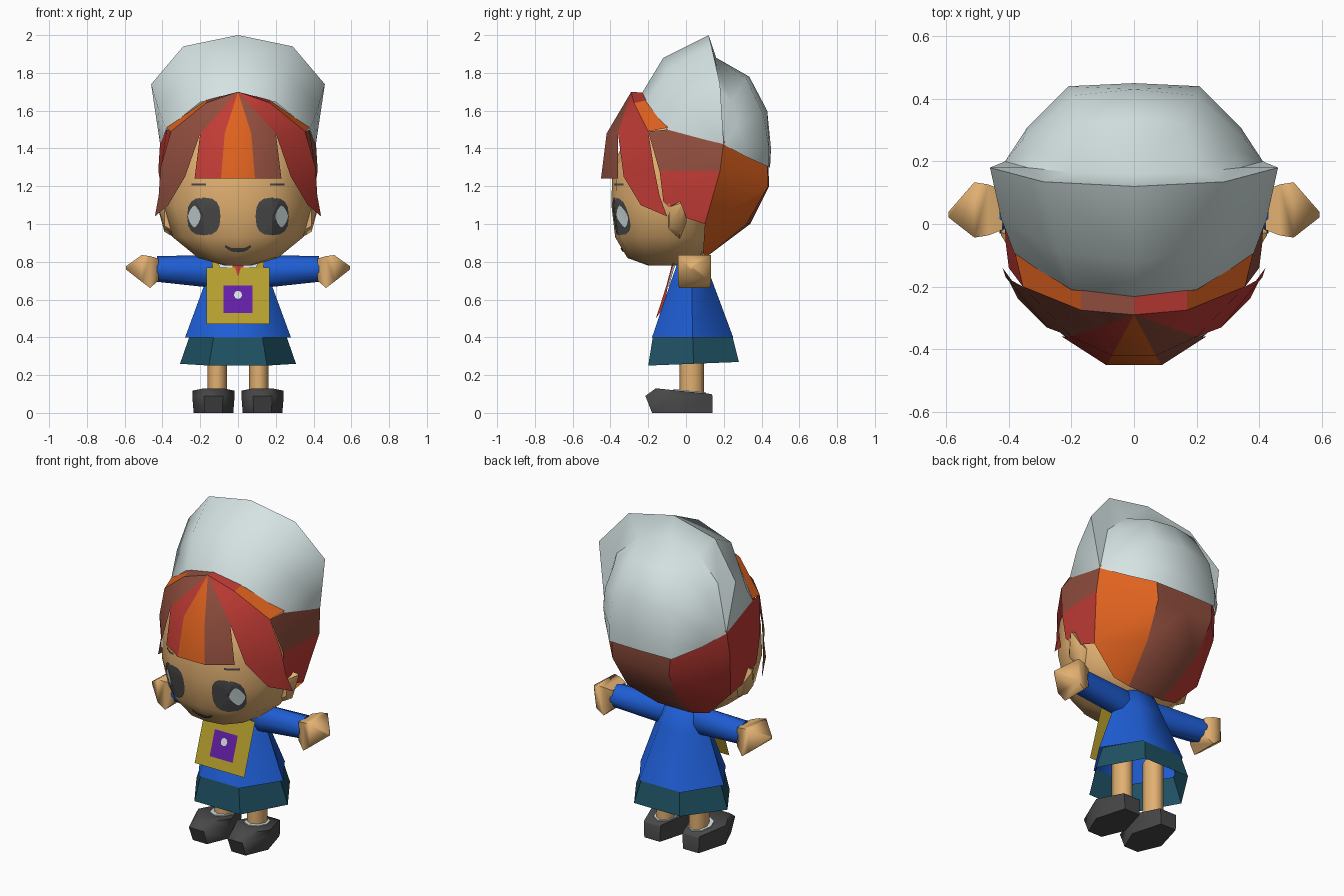
import bpy, bmesh, math
from mathutils import Vector
from mathutils.bvhtree import BVHTree

if "Cube" in bpy.data.objects:
    bpy.data.objects.remove(bpy.data.objects["Cube"], do_unlink=True)


def material(name, r, g, b):
    mat = bpy.data.materials.new(name)
    mat.use_nodes = True
    colour = [(c / 255) ** 2.2 for c in (r, g, b)] + [1]
    mat.diffuse_color = colour
    mat.node_tree.nodes["Principled BSDF"].inputs["Base Color"].default_value = colour
    return mat


skin = material("skin", 224, 174, 112)
red = material("red", 192, 62, 56)
orange = material("orange", 222, 98, 36)
brown = material("brown", 145, 80, 65)
cream = material("pale grey", 212, 226, 226)
blue = material("blue", 36, 94, 212)
teal = material("teal", 36, 82, 100)
yellow = material("yellow", 180, 157, 50)
purple = material("purple", 100, 36, 165)
dark = material("dark grey", 74, 74, 74)


def surface(name, rows, mats, rule=None, closed=False, mirror=False, cap=False, angle=40):
    """Skin rows of points with quads; rule picks a material from a face centre."""
    bm = bmesh.new()
    for side in ((1, -1) if mirror else (1,)):
        grid = [[bm.verts.new((p[0] * side, p[1], p[2])) for p in row] for row in rows]
        n = len(grid[0])
        for a, b in zip(grid, grid[1:]):
            for i in range(n if closed else n - 1):
                j = (i + 1) % n
                bm.faces.new((a[i], a[j], b[j], b[i]))
        if cap:
            bm.faces.new(grid[0])
            bm.faces.new(grid[-1])
    bmesh.ops.remove_doubles(bm, verts=bm.verts, dist=0.0005)
    bmesh.ops.dissolve_degenerate(bm, edges=bm.edges, dist=0.0001)
    bmesh.ops.recalc_face_normals(bm, faces=bm.faces)
    # open sheets should face away from the middle of the figure
    core = Vector((0, 0, 1))
    if sum(f.normal.dot(f.calc_center_median() - core) * f.calc_area() for f in bm.faces) < 0:
        bmesh.ops.reverse_faces(bm, faces=bm.faces)
    if rule:
        for f in bm.faces:
            f.material_index = rule(f.calc_center_median())
    mesh = bpy.data.meshes.new(name)
    bm.to_mesh(mesh)
    bm.free()
    for m in mats:
        mesh.materials.append(m)
    obj = bpy.data.objects.new(name, mesh)
    bpy.context.collection.objects.link(obj)
    if angle:
        bpy.ops.object.select_all(action="DESELECT")
        obj.select_set(True)
        bpy.context.view_layer.objects.active = obj
        bpy.ops.object.shade_smooth_by_angle(angle=math.radians(angle))
    return obj


def ring(centre, a, b, n=8, axis="z", tilt=0, phase=0):
    """Ellipse of n points around the z or x axis."""
    pts = []
    for i in range(n):
        t = math.tau * i / n + phase
        u, v = a * math.cos(t), b * math.sin(t)
        offset = (u, v, v * tilt) if axis == "z" else (0, u, v)
        pts.append(tuple(c + o for c, o in zip(centre, offset)))
    return pts


# Head
outline = [(0, 0), (.5, .04), (.85, .25), (1, .55), (.9, .8), (.5, .97), (0, 1)]
levels = [(.78, .07, -.2, -.05), (.82, .21, -.31, .08), (.93, .345, -.375, .14),
          (1.1, .392, -.395, .16), (1.3, .385, -.39, .17), (1.5, .34, -.3, .1), (1.6, .15, -.2, .05)]
head = surface("head", [[(w * x, f + (b - f) * y, z) for x, y in outline] for z, w, f, b in levels],
               [skin], mirror=True, angle=60)
face_tree = BVHTree.FromPolygons([v.co for v in head.data.vertices],
                                 [tuple(p.vertices) for p in head.data.polygons])


def face_patch(name, rows, mat, lift, closed=False):
    """Thin painted sheet laid on the front of the head."""
    def drop(x, z):
        hit = face_tree.ray_cast(Vector((x, -2, z)), Vector((0, 1, 0)))[0]
        return (x, (hit.y if hit else -.3) - lift, z)
    surface(name, [[drop(x, z) for x, z in row] for row in rows], [mat],
            closed=closed, mirror=True, angle=0)


def disc(x, z, a, b, power, n=16):
    rows = []
    for k in range(5):
        row = []
        for i in range(n):
            c, s = math.cos(math.tau * i / n), math.sin(math.tau * i / n)
            row.append((x + a * k / 4 * math.copysign(abs(c) ** power, c),
                        z + b * k / 4 * math.copysign(abs(s) ** power, s)))
        rows.append(row)
    return rows


# Face details
face_patch("eyes", disc(.181, 1.04, .088, .1, .75), dark, .006, closed=True)
face_patch("eye_highlights", disc(.231, 1.04, .034, .058, 1.4), cream, .0095, closed=True)
brow = [.17, .185, .2, .215, .23, .245]
face_patch("eyebrows", [[(x, z) for x in brow] for z in (1.203, 1.215)], dark, .005)
face_patch("mouth", [[(0, .85), (.03, .853), (.05, .862), (.07, .878)],
                     [(0, .874), (.03, .872), (.047, .878), (.065, .888)]], dark, .006)
for side in (1, -1):
    surface("ear", [ring((side * .33, -.05, 1.01), .055, .09, 5, "x"),
                    ring((side * .39, -.05, 1.04), .05, .085, 5, "x"),
                    ring((side * .425, -.03, 1.1), .008, .012, 5, "x")],
            [skin], closed=True, cap=True, angle=50)

# Hair
tip = (0, -.29, 1.7)
surface("fringe", [[tip] * 3,
                   [(0, -.42, 1.48), (.07, -.42, 1.48), (.2, -.36, 1.48)],
                   [(0, -.45, 1.24), (.09, -.45, 1.24), (.23, -.36, 1.24)]],
        [orange, brown, red], lambda c: 0 if abs(c.x) < .06 else 1 if c.x > 0 else 2,
        mirror=True)
crown_edge, temple = (.17, -.275, 1.64), (.355, -.2, 1.49)
surface("side_locks", [[tip, tip],
                       [(.1, -.325, 1.59), crown_edge],
                       [(.2, -.36, 1.48), temple],
                       [(.28, -.33, 1.25), (.41, -.17, 1.3)],
                       [(.37, -.24, 1.1), (.42, -.14, 1.15)],
                       [(.44, -.1, 1.04)] * 2],
        [red, brown], lambda c: 0 if c.x > 0 else 1, mirror=True)
surface("hair_crown", [[tip, crown_edge, temple],
                       [(0, -.23, 1.695), (.17, -.21, 1.655), (.38, -.095, 1.51)]],
        [orange, red, brown], lambda c: 0 if abs(c.x) > .1 else 1 if c.x > 0 else 2,
        mirror=True, angle=0)
surface("hair_sides", [[temple, (.378, -.1, 1.5), (.412, .2, 1.43)],
                       [(.4, -.14, 1.28), (.41, -.06, 1.28), (.422, .18, 1.28)],
                       [(.39, -.12, 1.12), (.39, -.05, 1.05), (.37, .1, 1)]],
        [brown, red], lambda c: 0 if c.z > 1.3 and c.x > 0 else 1, mirror=True)
surface("hair_back", [[(0, .435, 1.34), (.2, .43, 1.34), (.412, .2, 1.44)],
                      [(0, .44, 1.2), (.19, .435, 1.2), (.422, .18, 1.28)],
                      [(0, .34, 1), (.17, .32, 1), (.37, .1, 1)],
                      [(0, .1, .82), (.12, .1, .82), (.22, .09, .845)]],
        [brown, orange, red], lambda c: 0 if abs(c.x) < .13 else 1 if c.x > 0 else 2,
        mirror=True)

# Hat: tall front brim wall, then a rounded sack behind it
hinge = (.412, .2, 1.42)
surface("hat", [[(0, -.235, 1.69), (.2, -.21, 1.645), (.38, -.1, 1.5), hinge],
                [(0, -.12, 1.88), (.24, -.09, 1.82), (.425, .02, 1.62), hinge],
                [(0, .12, 2), (.29, .135, 1.94), (.46, .18, 1.74), hinge],
                [(0, .16, 1.88), (.2, .165, 1.83), (.34, .18, 1.7), hinge],
                [(0, .335, 1.78), (.16, .32, 1.77), (.32, .24, 1.65), hinge],
                [(0, .43, 1.6), (.2, .41, 1.58), (.355, .27, 1.52), hinge],
                [(0, .45, 1.4), (.21, .44, 1.4), (.34, .31, 1.42), hinge],
                [(0, .445, 1.3), (.21, .44, 1.3), (.33, .31, 1.36), hinge]],
        [cream], mirror=True, angle=50)

# Coat, skirt and neck
surface("neck", [ring((0, .03, .74), .06, .05), ring((0, .03, .88), .06, .05)], [skin], closed=True)
surface("coat", [ring((0, .035, .4), .28, .248, 6), ring((0, .03, .7), .17, .125, 6),
                 ring((0, .03, .82), .13, .075, 6), ring((0, .03, .835), .06, .04, 6)],
        [blue], closed=True, angle=65)
surface("skirt", [ring((0, .04, .26), .307, .277, 6, tilt=.04), ring((0, .035, .41), .255, .242, 6)],
        [teal], closed=True, angle=40)


def bag_plate(name, z0, z1, w, lift, mat):
    """Thin sheet leaning along the front of the coat."""
    surface(name, [[(s * w, -.18 + (z - .4) * .345 - lift, z) for s in (-1, 1)] for z in (z0, z1)],
            [mat], angle=0)


# Shirt front, tie and bag
surface("shirt_front", [[(0, -.098, .67), (.05, -.09, .67)], [(0, -.08, .75), (.1, -.065, .76)],
                        [(0, -.055, .83), (.1, -.04, .835)]], [cream], mirror=True, angle=0)
surface("tie", [[(0, -.16, .5), (0, -.16, .5)], [(0, -.14, .56), (.05, -.115, .56)],
                [(0, -.102, .68), (.025, -.095, .68)], [(0, -.068, .81), (.03, -.06, .81)]],
        [red], mirror=True, angle=0)
bag_plate("bag", .47, .77, .167, .022, yellow)
bag_plate("bag_patch", .53, .675, .077, .027, purple)
surface("patch_flower", [[(.022 * s * math.cos(i * math.pi / 4),
                           -.134 + .0076 * s * math.sin(i * math.pi / 4),
                           .625 + .022 * s * math.sin(i * math.pi / 4)) for i in range(8)]
                         for s in (0, 1)], [cream], closed=True, angle=0)
surface("bag_straps", [[(.095, -.078, .765), (.135, -.075, .765)], [(.11, -.06, .83), (.14, -.05, .83)]],
        [yellow], mirror=True, angle=0)

# Arms, hands, legs, socks and shoes
corner = math.pi / 4
for side, label in ((1, "left"), (-1, "right")):
    surface(label + "_sleeve", [ring((side * .06, .03, .745), .05, .085, 8, "x"),
                                ring((side * .16, .03, .75), .065, .085, 8, "x"),
                                ring((side * .43, .045, .762), .075, .068, 8, "x")],
            [blue], closed=True, cap=True, angle=50)
    surface(label + "_hand", [ring((side * .42, .045, .76), .09, .08, 4, "x", phase=corner),
                              ring((side * .465, .045, .745), .115, .12, 4, "x", phase=corner),
                              ring((side * .51, .045, .765), .125, .1, 4, "x", phase=corner),
                              ring((side * .593, .03, .768), .012, .012, 4, "x", phase=corner)],
            [skin], closed=True, cap=True, angle=70)
    surface(label + "_leg", [ring((side * .11, .03, z), .052, .065) for z in (.09, .45)],
            [skin], closed=True, cap=True, angle=60)
    surface(label + "_sock", [ring((side * .115, .02, z), .066, .085, tilt=-.1) for z in (.08, .117)],
            [cream], closed=True, cap=True, angle=60)

    # shoe outline as (sideways, lengthwise) fractions, toe first
    sole = [(-.45, 0), (.45, 0), (1, .42), (.5, 1), (-.5, 1), (-1, .42)]
    shoe = [(0, .105, -.18, .14, 0), (.09, .112, -.215, .14, 0), (.13, .112, -.16, .135, .03)]
    surface(label + "_shoe", [[(side * (.13 + w * x), f + (b - f) * y, z - drop * y) for x, y in sole]
                              for z, w, f, b, drop in shoe],
            [dark], closed=True, cap=True, angle=60)
